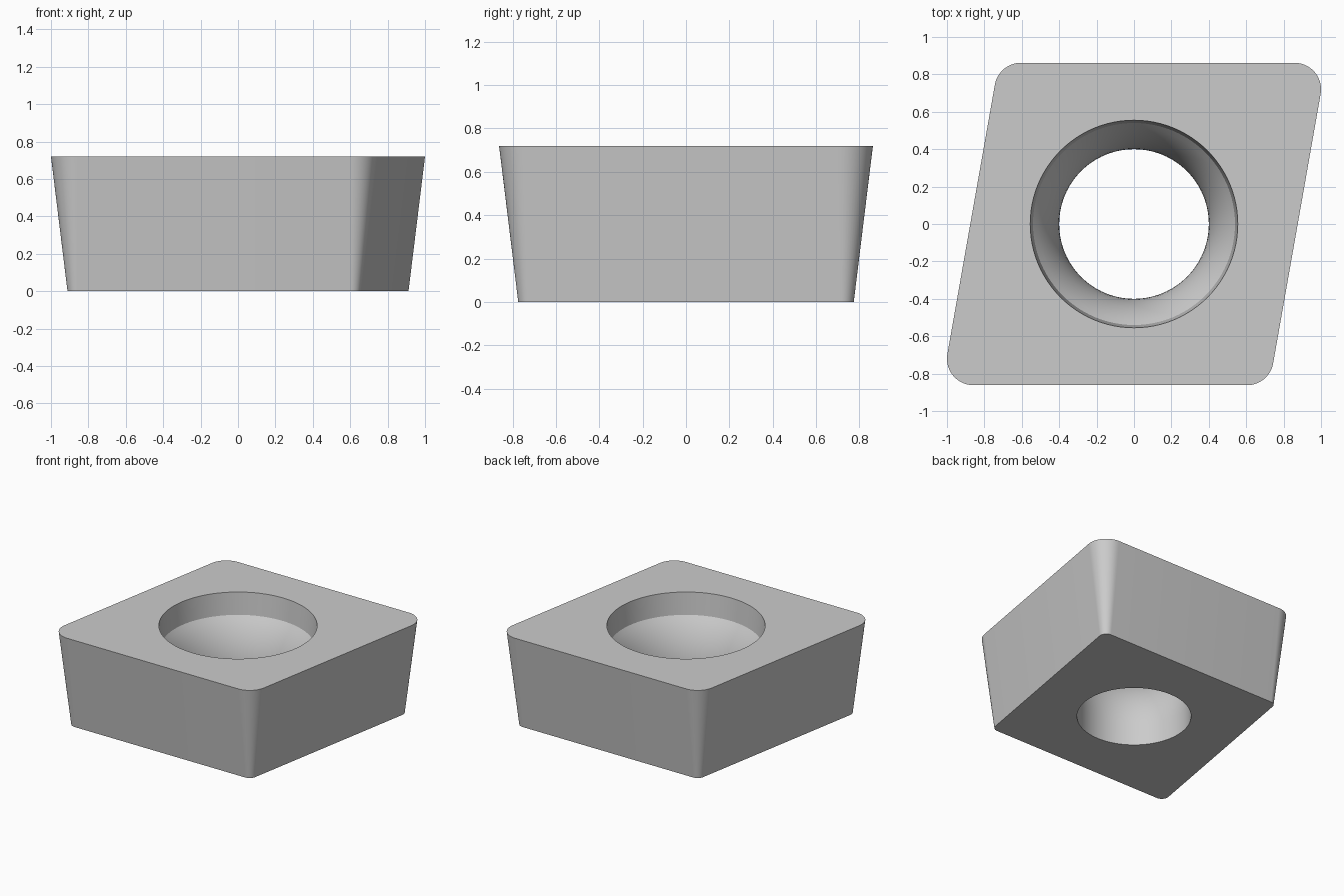
import bpy, bmesh
from math import sin, cos, tan, pi, radians

if "Cube" in bpy.data.objects:
    bpy.data.objects.remove(bpy.data.objects["Cube"])

HEIGHT = 0.72
HALF_WIDTH = 0.862       # centre to each edge of the top rhombus
CORNER_R = 0.142         # corner radius on the top face
INSET = HEIGHT * tan(radians(7))   # side relief from top to bottom
CORNER_SEGS, HOLE_SEGS = 14, 96


def rhombus(bm, radius, z):
    """Rounded 80 degree rhombus; corner centres are shared by top and bottom."""
    k = HALF_WIDTH - CORNER_R
    acute = k * (1 + sin(radians(10))) / cos(radians(10))
    obtuse = k * (1 - sin(radians(10))) / cos(radians(10))
    corners = [(acute, k, -10, 90), (-obtuse, k, 90, 170),
               (-acute, -k, 170, 270), (obtuse, -k, 270, 350)]
    verts = []
    for cx, cy, a0, a1 in corners:
        for i in range(CORNER_SEGS + 1):
            a = radians(a0 + (a1 - a0) * i / CORNER_SEGS)
            verts.append(bm.verts.new((cx + radius * cos(a), cy + radius * sin(a), z)))
    return verts


def ring(bm, radius, z):
    return [bm.verts.new((radius * cos(2 * pi * i / HOLE_SEGS),
                          radius * sin(2 * pi * i / HOLE_SEGS), z))
            for i in range(HOLE_SEGS)]


def skin(bm, a, b):
    n = len(a)
    for i in range(n):
        j = (i + 1) % n
        bm.faces.new((a[i], a[j], b[j], b[i]))


def cap(bm, outer, inner):
    """Fill the flat face between the outline and the hole."""
    edges = [bm.edges.get((loop[i - 1], loop[i]))
             for loop in (outer, inner) for i in range(len(loop))]
    bmesh.ops.triangle_fill(bm, use_beauty=True, edges=edges)


bm = bmesh.new()

# Tapered outer sides
top = rhombus(bm, CORNER_R, HEIGHT)
bottom = rhombus(bm, CORNER_R - INSET, 0)
skin(bm, bottom, top)

# Stepped screw hole: steep collar, then a curved seat running into a straight bore
profile = [(0.555, HEIGHT), (0.54, 0.55)]
arc_r = 0.14 / (1 - cos(radians(40)))
for i in range(1, 11):
    a = radians(40) * (1 - i / 10)
    profile.append((0.40 + arc_r * (1 - cos(a)),
                    0.55 - arc_r * (sin(radians(40)) - sin(a))))
profile.append((0.40, 0))
rings = [ring(bm, r, z) for r, z in profile]
for a, b in zip(rings, rings[1:]):
    skin(bm, a, b)

# Flat top and bottom faces
cap(bm, top, rings[0])
cap(bm, bottom, rings[-1])
bmesh.ops.recalc_face_normals(bm, faces=bm.faces)

mesh = bpy.data.meshes.new("cutting_insert")
bm.to_mesh(mesh)
bm.free()
insert = bpy.data.objects.new("cutting_insert", mesh)
bpy.context.collection.objects.link(insert)
bpy.context.view_layer.objects.active = insert
insert.select_set(True)
bpy.ops.object.shade_smooth_by_angle(angle=radians(20))
